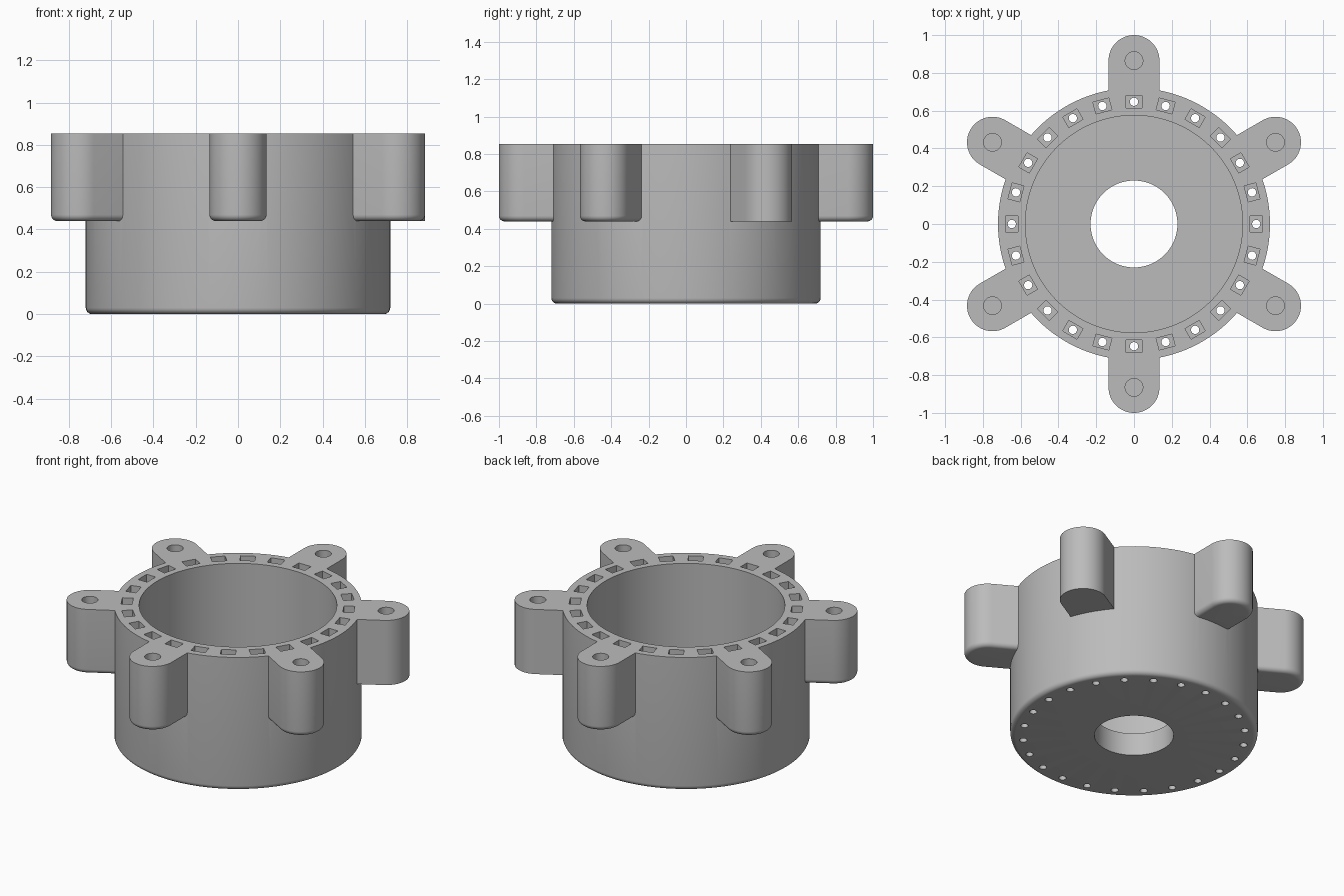
import bpy, bmesh, math
from mathutils import Matrix, Vector

if "Cube" in bpy.data.objects:
    bpy.data.objects.remove(bpy.data.objects["Cube"])

TOP, LUG_BOTTOM, FLOOR = 0.855, 0.44, 0.145
BODY_R, CAVITY_R, BORE_R = 0.72, 0.575, 0.23
LUG_R, LUG_HALF, FILLET = 0.865, 0.135, 0.03

grey = bpy.data.materials.new("light grey")
grey.diffuse_color = (0.5, 0.5, 0.5, 1)
grey.use_nodes = True
grey.node_tree.nodes["Principled BSDF"].inputs["Base Color"].default_value = grey.diffuse_color


def finish(name, bm):
    bmesh.ops.recalc_face_normals(bm, faces=bm.faces)
    mesh = bpy.data.meshes.new(name)
    bm.to_mesh(mesh)
    bm.free()
    mesh.materials.append(grey)
    obj = bpy.data.objects.new(name, mesh)
    bpy.context.collection.objects.link(obj)
    return obj


def lathe(name, profile, steps=128):
    """Closed (radius, z) profile turned round the z axis."""
    bm = bmesh.new()
    rings = []
    for i in range(steps):
        a = 2 * math.pi * i / steps
        rings.append([bm.verts.new((r * math.cos(a), r * math.sin(a), z)) for r, z in profile])
    n = len(profile)
    for i in range(steps):
        p, q = rings[i], rings[(i + 1) % steps]
        for j in range(n):
            k = (j + 1) % n
            bm.faces.new((p[j], q[j], q[k], p[k]))
    return finish(name, bm)


def lug(name, angle, rounded):
    """Round-ended block pointing outward, with an optional rounded lower edge."""
    bm = bmesh.new()
    pts = [(0.65, -LUG_HALF)]
    for i in range(33):
        a = -math.pi / 2 + math.pi * i / 32
        pts.append((LUG_R + LUG_HALF * math.cos(a), LUG_HALF * math.sin(a)))
    pts.append((0.65, LUG_HALF))
    # (inset, height) levels from the bottom up
    levels = [(0, LUG_BOTTOM)]
    if rounded:
        levels = [(FILLET * (1 - math.sin(t)), LUG_BOTTOM + FILLET * (1 - math.cos(t)))
                  for t in [math.pi / 2 * i / 6 for i in range(7)]]
    levels.append((0, TOP))
    rings = []
    for inset, z in levels:
        s = (LUG_HALF - inset) / LUG_HALF
        ring = []
        for x, y in pts:
            px = x if x < 0.7 else LUG_R + (x - LUG_R) * s
            ring.append(bm.verts.new((px, y * s, z)))
        rings.append(ring)
    n = len(pts)
    for p, q in zip(rings, rings[1:]):
        for j in range(n):
            k = (j + 1) % n
            bm.faces.new((p[j], p[k], q[k], q[j]))
    bm.faces.new(rings[0][::-1])
    bm.faces.new(rings[-1])
    bm.transform(Matrix.Rotation(angle, 4, 'Z'))
    return finish(name, bm)


def combine(target, tool, operation):
    mod = target.modifiers.new(operation, 'BOOLEAN')
    mod.operation, mod.object, mod.solver = operation, tool, 'EXACT'
    bpy.context.view_layer.objects.active = target
    bpy.ops.object.modifier_apply(modifier=mod.name)
    bpy.data.objects.remove(tool)


def polar(radius, z, angle):
    return Matrix.Rotation(angle, 4, 'Z') @ Matrix.Translation(Vector((radius, 0, z)))


def add_hole(bm, radius, z0, z1, place_r, angle, sides):
    bmesh.ops.create_cone(bm, cap_ends=True, segments=sides, radius1=radius, radius2=radius,
                          depth=z1 - z0, matrix=polar(place_r, (z0 + z1) / 2, angle))


# Cup with rounded lower edge, floor and central bore
profile = [(BORE_R, 0)]
for i in range(7):
    t = math.pi / 2 * i / 6
    profile.append((BODY_R - FILLET + FILLET * math.sin(t), FILLET * (1 - math.cos(t))))
profile += [(BODY_R, TOP), (CAVITY_R, TOP), (CAVITY_R, FLOOR), (BORE_R, FLOOR)]
housing = lathe("housing", profile)

# Six mounting lugs, one of them with a square lower edge
for i in range(6):
    combine(housing, lug("mounting_lug", math.radians(30 + 60 * i), i != 0), 'UNION')

# Blind screw holes in the lugs and rectangular rim pockets
bm = bmesh.new()
for i in range(6):
    add_hole(bm, 0.047, 0.52, TOP + 0.05, LUG_R, math.radians(30 + 60 * i), 32)
for i in range(24):
    m = polar(0.647, (LUG_BOTTOM + TOP + 0.05) / 2, math.radians(15 * i))
    size = Matrix.Diagonal((0.064, 0.087, TOP + 0.05 - LUG_BOTTOM, 1))
    bmesh.ops.create_cube(bm, size=1, matrix=m @ size)
combine(housing, finish("pocket_cutter", bm), 'DIFFERENCE')

# Narrow through holes below the pockets
bm = bmesh.new()
for i in range(24):
    add_hole(bm, 0.022, -0.05, LUG_BOTTOM + 0.05, 0.647, math.radians(15 * i), 20)
combine(housing, finish("hole_cutter", bm), 'DIFFERENCE')

# Smooth curved walls, keep sharp edges
bpy.ops.object.select_all(action='DESELECT')
housing.select_set(True)
bpy.context.view_layer.objects.active = housing
bpy.ops.object.shade_smooth_by_angle(angle=math.radians(30))
